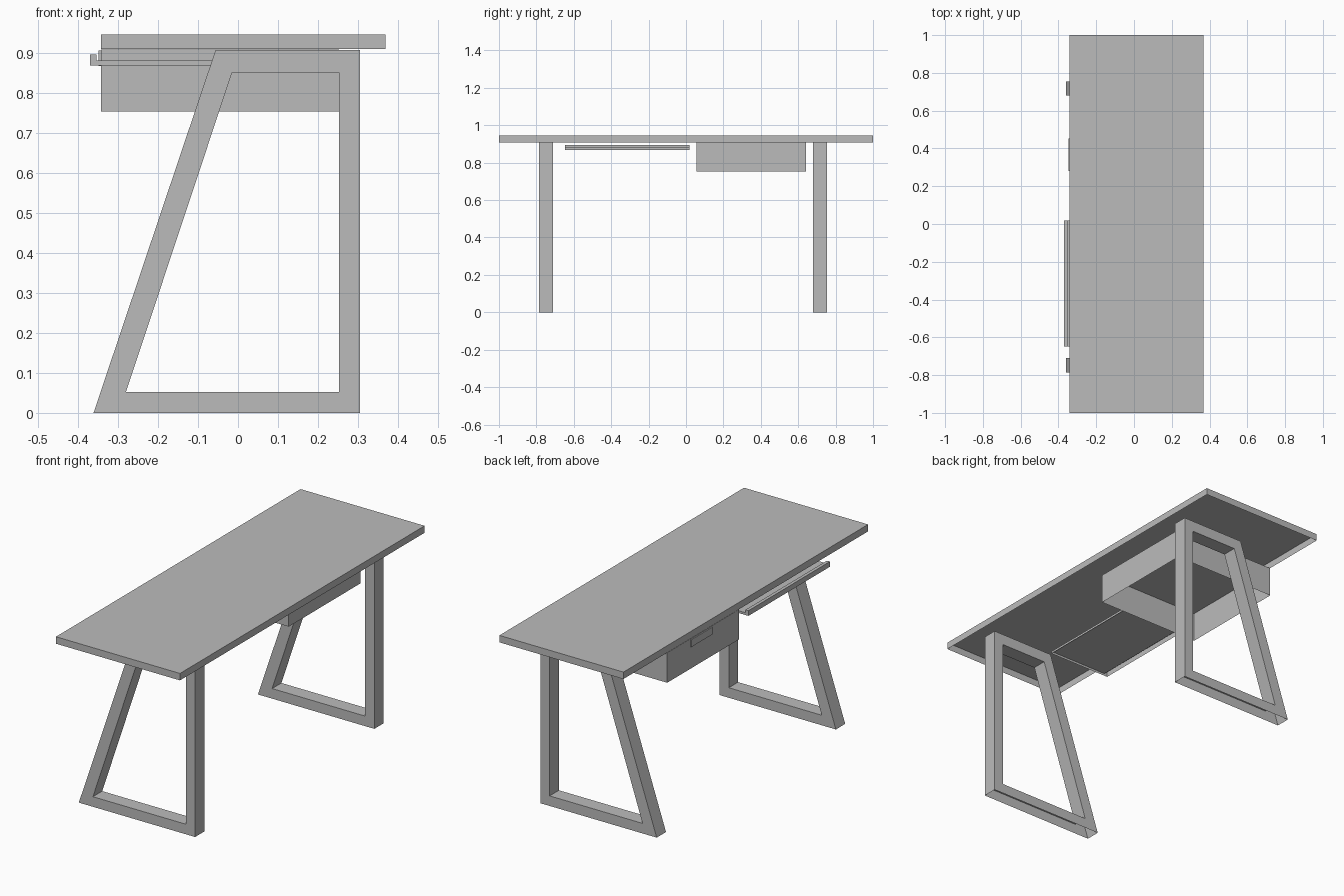
import bpy
import bmesh

old = bpy.data.objects.get("Cube")
if old:
    bpy.data.objects.remove(old, do_unlink=True)

grey = bpy.data.materials.new("plain_grey")
grey.use_nodes = True
colour = (0.5, 0.5, 0.5, 1)
grey.diffuse_color = colour
grey.node_tree.nodes["Principled BSDF"].inputs["Base Color"].default_value = colour


def shell(name, outline, y0, y1, hole=None):
    """Extrude an x-z outline along y, with an optional matching hole, open underneath."""
    bm = bmesh.new()

    def ring(points, y):
        return [bm.verts.new((x, y, z)) for x, z in points]

    def bridge(a, b):
        n = len(a)
        for i in range(n):
            j = (i + 1) % n
            bm.faces.new((a[i], a[j], b[j], b[i]))

    front, back = ring(outline, y0), ring(outline, y1)
    bridge(front, back)
    if hole:
        hole_front, hole_back = ring(hole, y0), ring(hole, y1)
        bridge(hole_front, hole_back)
        bridge(front, hole_front)
        bridge(back, hole_back)
    else:
        bm.faces.new(front)
        bm.faces.new(back)
    bmesh.ops.recalc_face_normals(bm, faces=bm.faces[:])

    # The underside is left open
    low = min(v.co.z for v in bm.verts)
    under = [f for f in bm.faces if all(v.co.z < low + 0.001 for v in f.verts)]
    bmesh.ops.delete(bm, geom=under, context="FACES")

    mesh = bpy.data.meshes.new(name)
    bm.to_mesh(mesh)
    bm.free()
    mesh.materials.append(grey)
    obj = bpy.data.objects.new(name, mesh)
    bpy.context.collection.objects.link(obj)
    return obj


def rect(x0, x1, z0, z1):
    return [(x0, z0), (x1, z0), (x1, z1), (x0, z1)]


# Tabletop
shell("tabletop", rect(-0.342, 0.368, 0.909, 0.945), -1, 1)

# Slanted frame legs
leg_outer = [(-0.361, 0), (0.305, 0), (0.305, 0.907), (-0.056, 0.907)]
leg_inner = [(-0.28, 0.052), (0.252, 0.052), (0.252, 0.85), (-0.015, 0.85)]
for name, y in (("first_leg", -0.748), ("second_leg", 0.717)):
    shell(name, leg_outer, y - 0.038, y + 0.038, leg_inner)

# Drawer and its pull
shell("drawer", rect(-0.342, 0.252, 0.753, 0.908), 0.055, 0.642)
shell("drawer_pull", rect(-0.348, -0.341, 0.867, 0.905), 0.28, 0.452)

# Sliding tray with a raised lip
tray = [(-0.37, 0.868), (-0.01, 0.868), (-0.01, 0.88),
        (-0.353, 0.88), (-0.353, 0.895), (-0.37, 0.895)]
shell("keyboard_tray", tray, -0.648, 0.018)
